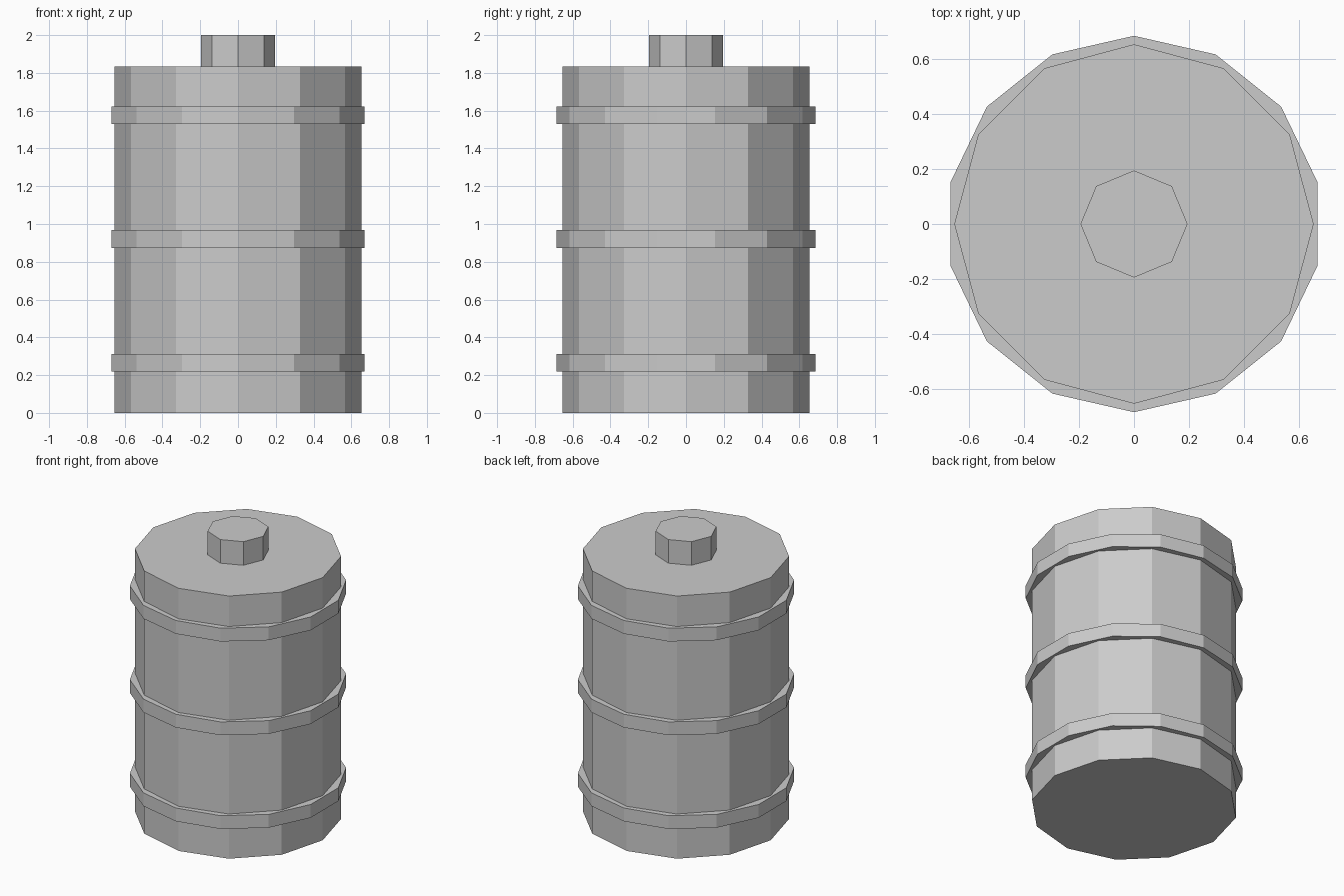
import bpy

if "Cube" in bpy.data.objects:
    bpy.data.objects.remove(bpy.data.objects["Cube"])


def cylinder(name, sides, radius, z0, z1):
    bpy.ops.mesh.primitive_cylinder_add(
        vertices=sides, radius=radius, depth=z1 - z0,
        location=(0, 0, (z0 + z1) / 2))
    obj = bpy.context.object
    obj.name = name
    return obj


BODY_HEIGHT = 1.835

# Twelve-sided barrel body
cylinder("barrel_body", 12, 0.655, 0, BODY_HEIGHT)

# Three fourteen-sided hoops, evenly spaced about the middle
for label, offset in (("lower", -0.655), ("middle", 0), ("upper", 0.655)):
    z = BODY_HEIGHT / 2 + 0.003 + offset
    cylinder(label + "_hoop", 14, 0.686, z - 0.0465, z + 0.0465)

# Eight-sided bung on the lid
cylinder("bung_cap", 8, 0.195, BODY_HEIGHT - 0.01, 2.0)
